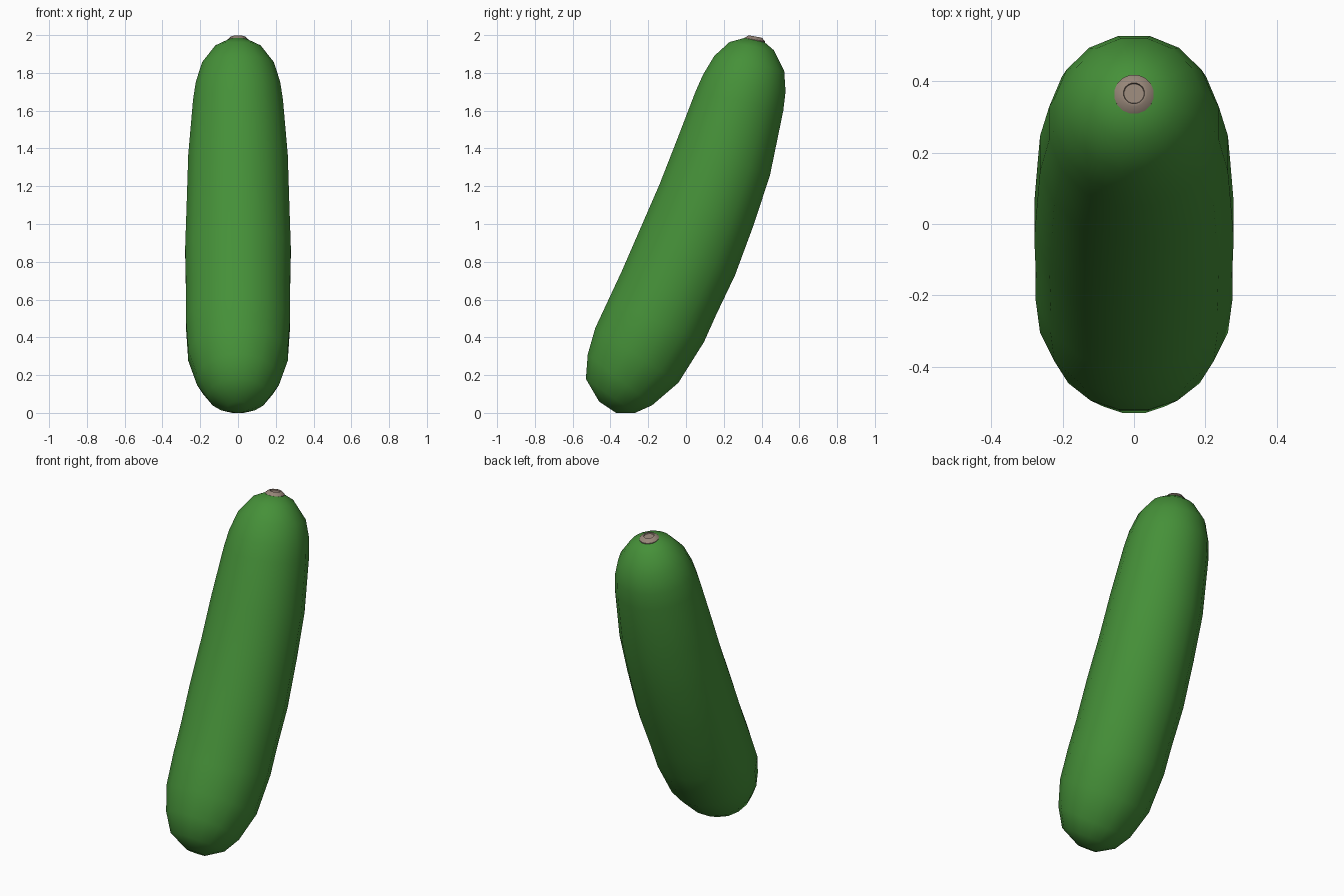
import bpy, bmesh, math
from mathutils import Vector

if "Cube" in bpy.data.objects:
    bpy.data.objects.remove(bpy.data.objects["Cube"])

SIDES = 16
FLAT = math.cos(math.pi / SIDES)


def material(name, color):
    m = bpy.data.materials.new(name)
    m.diffuse_color = color
    m.use_nodes = True
    m.node_tree.nodes["Principled BSDF"].inputs["Base Color"].default_value = m.diffuse_color
    return m


def loft(name, rings, mat, angle):
    """Skin round rings given as (centre, in-plane direction, radius)."""
    bm = bmesh.new()
    loops = []
    for centre, side, radius in rings:
        loop = []
        for i in range(SIDES):
            a = (i + 0.5) * 2 * math.pi / SIDES
            loop.append(bm.verts.new(centre + radius * (
                side * math.cos(a) + Vector((1, 0, 0)) * math.sin(a))))
        loops.append(loop)
    for low, high in zip(loops, loops[1:]):
        for i in range(SIDES):
            j = (i + 1) % SIDES
            bm.faces.new((low[i], low[j], high[j], high[i]))
    bm.faces.new(loops[0])
    bm.faces.new(loops[-1])
    bmesh.ops.recalc_face_normals(bm, faces=bm.faces)
    me = bpy.data.meshes.new(name)
    bm.to_mesh(me)
    bm.free()
    ob = bpy.data.objects.new(name, me)
    bpy.context.collection.objects.link(ob)
    me.materials.append(mat)
    bpy.ops.object.select_all(action='DESELECT')
    ob.select_set(True)
    bpy.context.view_layer.objects.active = ob
    bpy.ops.object.shade_smooth_by_angle(angle=math.radians(angle))
    return ob


# Curved body: each ring spans from its upper to its lower side (y, z, y, z)
spans = [
    (-0.46, 0.06, -0.37, 0.00),
    (-0.53, 0.18, -0.27, 0.00),
    (-0.52, 0.31, -0.18, 0.04),
    (-0.48, 0.45, -0.04, 0.16),
    (-0.41, 0.60, 0.095, 0.375),
    (-0.34, 0.75, 0.16, 0.52),
    (-0.24, 0.98, 0.26, 0.73),
    (-0.14, 1.21, 0.36, 1.00),
    (-0.05, 1.44, 0.445, 1.26),
    (0.05, 1.70, 0.515, 1.60),
    (0.09, 1.79, 0.527, 1.70),
    (0.15, 1.89, 0.52, 1.81),
    (0.23, 1.963, 0.465, 1.92),
    (0.31, 1.985, 0.41, 1.967),
]
rings = []
for y1, z1, y2, z2 in spans:
    a, b = Vector((0, y1, z1)), Vector((0, y2, z2))
    rings.append(((a + b) / 2, (b - a).normalized(), (b - a).length / 2 / FLAT))
loft("cucumber_body", rings, material("green_skin", (0.06, 0.28, 0.04, 1)), 60)

# Small tapered stem scar with a shallow dimple, tilted with the tip
side = Vector((0, 0.985, -0.17))
up = Vector((0, 0.17, 0.985))
base = Vector((0, 0.363, 1.972))
profile = [(0.056, -0.012), (0.056, 0.004), (0.038, 0.020), (0.030, 0.021), (0.028, 0.015)]
loft("stem_scar", [(base + up * h, side, r) for r, h in profile],
     material("stem_brown", (0.31, 0.24, 0.19, 1)), 40)
